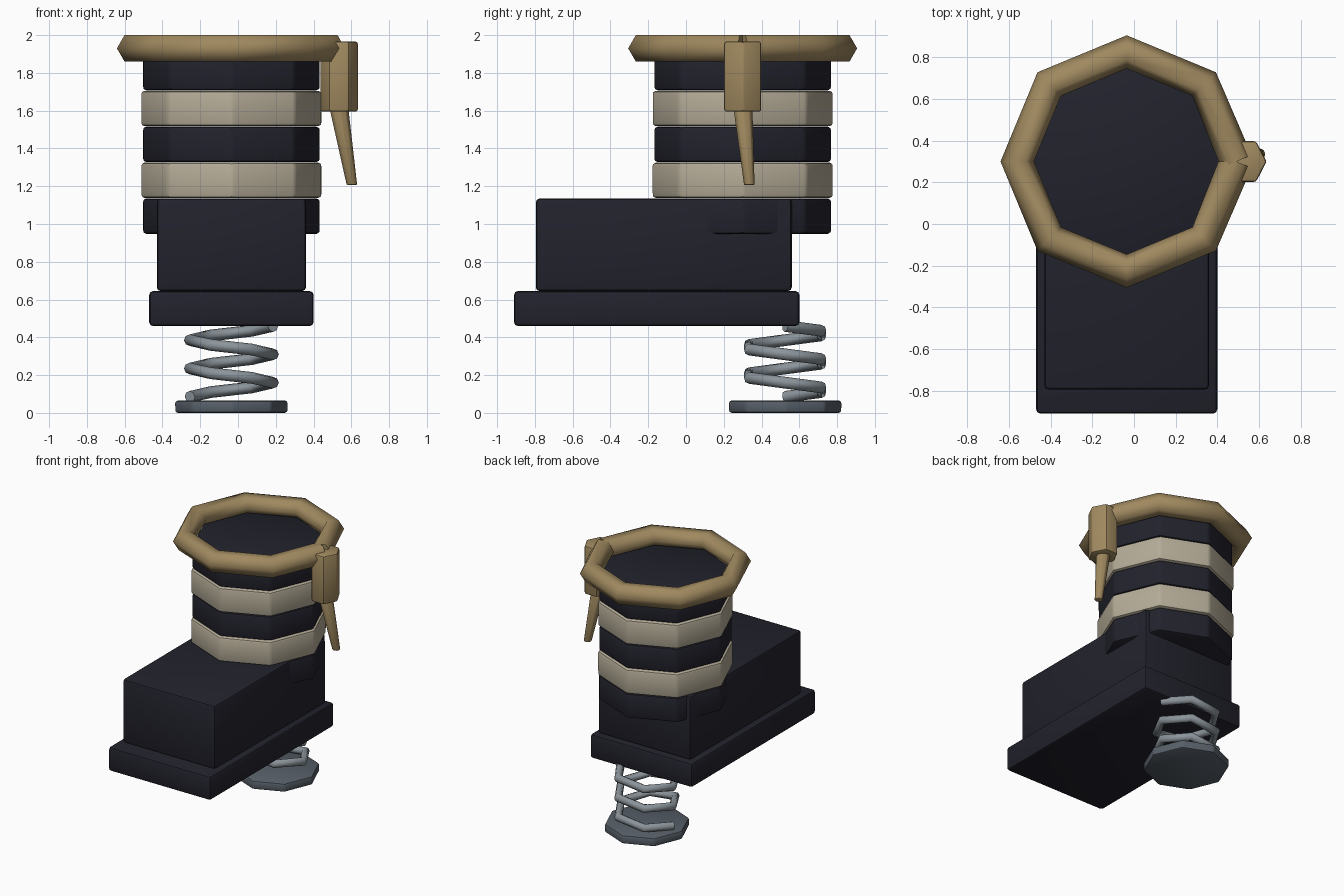
import bpy, bmesh, math
from mathutils import Vector

if "Cube" in bpy.data.objects:
    bpy.data.objects.remove(bpy.data.objects["Cube"])


def material(name, rgb):
    m = bpy.data.materials.new(name)
    m.diffuse_color = (*rgb, 1)
    m.use_nodes = True
    m.node_tree.nodes["Principled BSDF"].inputs["Base Color"].default_value = m.diffuse_color
    return m


NAVY = material("dark navy", (0.016, 0.016, 0.026))
CREAM = material("cream", (0.46, 0.41, 0.31))
GOLD = material("dull gold", (0.35, 0.25, 0.115))
STEEL = material("spring steel", (0.26, 0.30, 0.33))
SLATE = material("slate grey", (0.095, 0.115, 0.14))


def finish(bm, name, mat, bevel=0.0, angle=30):
    bmesh.ops.recalc_face_normals(bm, faces=bm.faces[:])
    if bevel:
        bmesh.ops.bevel(bm, geom=bm.edges[:], offset=bevel, segments=2,
                        profile=0.5, affect='EDGES', clamp_overlap=True)
    me = bpy.data.meshes.new(name)
    bm.to_mesh(me)
    bm.free()
    me.materials.append(mat)
    ob = bpy.data.objects.new(name, me)
    bpy.context.collection.objects.link(ob)
    bpy.ops.object.select_all(action='DESELECT')
    ob.select_set(True)
    bpy.context.view_layer.objects.active = ob
    bpy.ops.object.shade_smooth_by_angle(angle=math.radians(angle))
    return ob


def box(name, lo, hi, mat, bevel=0.02):
    bm = bmesh.new()
    bmesh.ops.create_cube(bm, size=1)
    for v in bm.verts:
        v.co = [(a + b) / 2 + c * (b - a) for a, b, c in zip(lo, hi, v.co)]
    finish(bm, name, mat, bevel)


def prism(name, sides, bottom, top, r_bottom, r_top, mat, bevel, y_scale=1.0):
    """Prism or cone between two centres, with a corner on the +x axis."""
    bm = bmesh.new()
    rings = []
    for c, r in ((bottom, r_bottom), (top, r_top)):
        rings.append([bm.verts.new((c[0] + r * math.cos(math.tau * i / sides),
                                    c[1] + r * y_scale * math.sin(math.tau * i / sides),
                                    c[2])) for i in range(sides)])
    for i in range(sides):
        j = (i + 1) % sides
        bm.faces.new((rings[0][i], rings[0][j], rings[1][j], rings[1][i]))
    for r in rings:
        bm.faces.new(r)
    finish(bm, name, mat, bevel)


def sweep(name, path, radius, mat, sides=6):
    """Round tube along an open path, with closed ends."""
    bm = bmesh.new()
    rings = []
    for i, p in enumerate(path):
        before, after = path[max(i - 1, 0)], path[min(i + 1, len(path) - 1)]
        t = (after - before).normalized()
        side = t.cross(Vector((0, 0, 1))).normalized()
        up = side.cross(t)
        rings.append([bm.verts.new(p + radius * (math.cos(math.tau * k / sides) * side
                                                 + math.sin(math.tau * k / sides) * up))
                      for k in range(sides)])
    for a, b in zip(rings, rings[1:]):
        for k in range(sides):
            n = (k + 1) % sides
            bm.faces.new((a[k], a[n], b[n], b[k]))
    bm.faces.new(rings[0])
    bm.faces.new(rings[-1])
    finish(bm, name, mat, angle=70)


CX, CY = -0.035, 0.30

# Boot foot and sole
box("sole", (-0.47, -0.91, 0.46), (0.40, 0.60, 0.645), NAVY)
box("foot", (-0.43, -0.795, 0.645), (0.36, 0.56, 1.135), NAVY)

# Striped octagonal leg
for i in range(5):
    z = 0.948 + i * 0.19
    light = i % 2 == 1
    r = 0.480 if light else 0.471
    prism(f"leg_band_{i + 1}", 8, (CX, CY, z), (CX, CY, z + 0.187), r, r,
          CREAM if light else NAVY, 0.018)

# Rim around the top: open octagon whose ends meet behind the clasp
sweep("rim", [Vector((CX + 0.526 * math.cos(a), CY + 0.526 * math.sin(a), 1.93))
              for a in (math.radians(45 * i) for i in range(9))], 0.08, GOLD)

# Clasp and hanging pin
prism("clasp", 6, (0.535, CY, 1.595), (0.535, CY, 1.966), 0.102, 0.102, GOLD, 0.012, 1.11)
prism("hanging_pin", 8, (0.603, 0.335, 1.207), (0.535, 0.302, 1.61), 0.029, 0.051, GOLD, 0.006)

# Spring and base disc
sweep("spring", [Vector((CX + 0.22 * math.cos(a), 0.525 + 0.22 * math.sin(a), 0.085 + 0.025 * i))
                 for i, a in ((i, math.pi - i * math.pi / 3) for i in range(16))],
      0.031, STEEL, 8)
prism("base_disc", 8, (CX, 0.525, 0), (CX, 0.525, 0.066), 0.30, 0.30, SLATE, 0.015)
